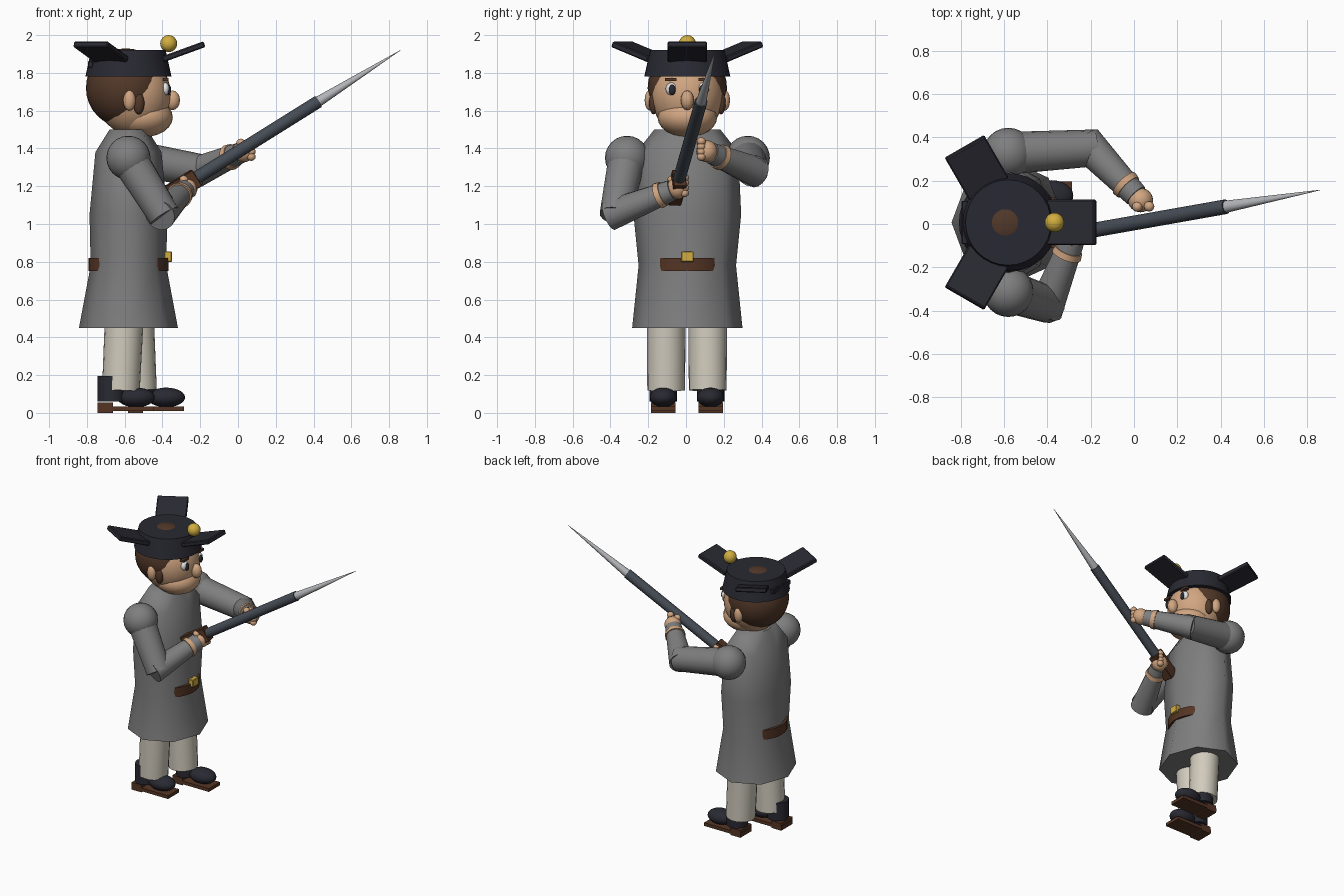
import bpy, bmesh, math
from mathutils import Vector, Matrix

cube = bpy.data.objects.get("Cube")
if cube:
    bpy.data.objects.remove(cube, do_unlink=True)


def material(name, r, g, b):
    m = bpy.data.materials.new(name)
    m.use_nodes = True
    m.diffuse_color = (r, g, b, 1)
    m.node_tree.nodes["Principled BSDF"].inputs["Base Color"].default_value = (r, g, b, 1)
    return m


COAT = material("coat_grey", .21, .21, .21)
CLOTH = material("cream_cloth", .64, .60, .51)
SKIN = material("skin", .64, .38, .22)
HAIR = material("dark_brown_hair", .085, .04, .022)
LEATHER = material("brown_leather", .09, .036, .018)
FELT = material("dark_felt", .022, .022, .032)
IRON = material("dark_iron", .06, .072, .09)
STEEL = material("bright_steel", .45, .46, .48)
GOLD = material("gold", .64, .42, .05)
WHITE = material("eye_white", .85, .85, .85)

CX, CY = -.58, .007      # body axis


def finish(name, bm, mat, smooth=True):
    bmesh.ops.recalc_face_normals(bm, faces=bm.faces)
    mesh = bpy.data.meshes.new(name)
    bm.to_mesh(mesh)
    bm.free()
    mesh.materials.append(mat)
    ob = bpy.data.objects.new(name, mesh)
    bpy.context.collection.objects.link(ob)
    if smooth:
        bpy.ops.object.select_all(action='DESELECT')
        ob.select_set(True)
        bpy.context.view_layer.objects.active = ob
        bpy.ops.object.shade_smooth_by_angle(angle=math.radians(58))
    return ob


def ball(name, centre, radii, mat, seg=24):
    bm = bmesh.new()
    bmesh.ops.create_uvsphere(bm, u_segments=seg, v_segments=seg // 2, radius=1)
    bm.transform(Matrix.Translation(centre) @ Matrix.Diagonal((*radii, 1)))
    return finish(name, bm, mat)


def tube(name, a, b, ra, rb, mat, seg=16):
    """Cylinder or cone from a to b."""
    a, b = Vector(a), Vector(b)
    bm = bmesh.new()
    bmesh.ops.create_cone(bm, cap_ends=True, segments=seg, radius1=ra, radius2=rb, depth=(b - a).length)
    turn = (b - a).to_track_quat('Z', 'Y').to_matrix().to_4x4()
    bm.transform(Matrix.Translation((a + b) / 2) @ turn)
    return finish(name, bm, mat)


def box(name, centre, size, mat, turn=Matrix(), bevel=0.0):
    bm = bmesh.new()
    bmesh.ops.create_cube(bm, size=1)
    bm.transform(Matrix.Diagonal((*size, 1)))
    if bevel:
        bmesh.ops.bevel(bm, geom=bm.edges[:], offset=bevel, segments=1, affect='EDGES')
    bm.transform(Matrix.Translation(centre) @ turn)
    return finish(name, bm, mat, False)


def loft(name, rings, sides, mat):
    """Stack of elliptical rings (z, rx, ry) around the body axis."""
    bm = bmesh.new()
    loops = []
    for z, rx, ry in rings:
        angles = [math.tau * i / sides for i in range(sides)]
        loops.append([bm.verts.new((CX + rx * math.cos(t), CY + ry * math.sin(t), z)) for t in angles])
    for low, high in zip(loops, loops[1:]):
        for i in range(sides):
            j = (i + 1) % sides
            bm.faces.new((low[i], low[j], high[j], high[i]))
    bm.faces.new(loops[0])
    bm.faces.new(loops[-1])
    return finish(name, bm, mat)


# Coat, belt and buckle
loft("coat", [(.45, .262, .292), (.78, .2, .258), (1.05, .206, .285),
              (1.38, .175, .27), (1.5, .1, .175)], 8, COAT)
tube("belt", (CX, CY, .75), (CX, CY, .82), .212, .212, LEATHER, 32)
box("buckle", (-.37, CY, .827), (.04, .066, .055), GOLD, bevel=.004)

# Legs and shoes, the right foot stands further back
for side, y, step, top, low in (("right", -.105, 0, -.6, -.62), ("left", .115, .16, -.55, -.53)):
    foot_y = y + math.copysign(.015, y)
    tube(side + "_trouser_leg", (low, y, .12), (top, y, .55), .1, .103, CLOTH, 20)
    tube(side + "_boot_shaft", (step - .672, foot_y, .06), (step - .672, foot_y, .195), .073, .073, FELT)
    ball(side + "_shoe", (step - .54, foot_y, .082), (.1, .072, .052), FELT)
    box(side + "_sole", (step - .595, foot_y, .021), (.3, .13, .024), LEATHER)
    box(side + "_heel", (step - .703, foot_y, .027), (.08, .13, .054), LEATHER)

# Head
ball("hair", (-.595, CY, 1.72), (.21, .21, .21), HAIR, 32)
ball("face", (-.555, CY, 1.685), (.2, .192, .215), SKIN, 32)
ball("jaw", (-.5, CY, 1.565), (.155, .158, .105), SKIN)
ball("nose", (-.347, CY, 1.655), (.04, .035, .052), SKIN, 16)
for side, s in (("left", 1), ("right", -1)):
    ball(side + "_ear", (-.575, CY + s * .198, 1.655), (.033, .028, .055), SKIN, 16)
    ball(side + "_sideburn", (-.525, CY + s * .178, 1.64), (.03, .025, .06), HAIR, 16)
    ball(side + "_eye", (-.385, CY + s * .083, 1.715), (.022, .032, .034), WHITE, 16)
    ball(side + "_pupil", (-.367, CY + s * .08, 1.71), (.013, .018, .028), FELT, 16)
    box(side + "_eyebrow", (-.382, CY + s * .088, 1.765), (.03, .06, .017), HAIR)

# Hat with three upturned flaps and a bobble
loft("hat_crown", [(1.78, .228, .228), (1.92, .197, .197)], 32, FELT)
for name, angle in (("front", 0), ("left", 120), ("right", 240)):
    turn = Matrix.Rotation(math.radians(angle), 4, 'Z')
    centre = Vector((CX, CY, 1.912)) + turn @ Vector((.292, 0, 0))
    tilt = turn @ Matrix.Rotation(math.radians(-20), 4, 'Y')
    box(name + "_hat_flap", centre, (.235, .21, .032), FELT, tilt, .006)
box("hat_back_tab", (CX - .2, CY, 1.845), (.03, .2, .035), FELT, bevel=.004)
ball("hat_bobble", (-.367, CY, 1.955), (.045, .045, .045), GOLD)

# Arms: shoulder, elbow and hand points
arms = {
    "right": ((CX, -.312, 1.35), (-.4, -.37, 1.06), (-.272, -.045, 1.19)),
    "left": ((CX, .327, 1.35), (-.2, .35, 1.285), (.03, .11, 1.385)),
}
for side, joints in arms.items():
    shoulder, elbow, hand = map(Vector, joints)
    upper, fore = (elbow - shoulder).normalized(), (hand - elbow).normalized()
    ball(side + "_shoulder", shoulder, (.117, .117, .117), COAT)
    tube(side + "_upper_sleeve", shoulder, elbow + upper * .02, .098, .085, COAT)
    tube(side + "_forearm_sleeve", elbow - fore * .04, hand - fore * .03, .083, .056, COAT)
    wrist = hand - fore * .1
    tube(side + "_cuff_band", wrist - fore * .015, wrist + fore * .015, .07, .066, SKIN)
    ball(side + "_hand", hand, (.058, .056, .058), SKIN)
    # Fingers curl across the far side of the palm
    for i in range(4):
        spot = hand + fore * .042 + Vector((0, 0, .04 - .027 * i)) + Vector((.012, 0, 0))
        ball(f"{side}_finger_{i + 1}", spot, (.024, .024, .022), SKIN, 12)
    ball(side + "_thumb", hand + Vector((-.015, -.03, .045)), (.024, .024, .022), SKIN, 12)

# Spear: stock, shaft and point along one line
joint, tip = Vector((.425, .08, 1.648)), Vector((.86, .157, 1.92))
aim = (tip - joint).normalized()
rear = joint - aim * .8
tube("spear_shaft", rear, joint, .034, .034, IRON, 12)
tube("spear_point", joint, tip, .028, .001, STEEL, 12)
box("spear_stock", rear - aim * .07, (.07, .1, .2), LEATHER, aim.to_track_quat('Z', 'Y').to_matrix().to_4x4(), .004)
